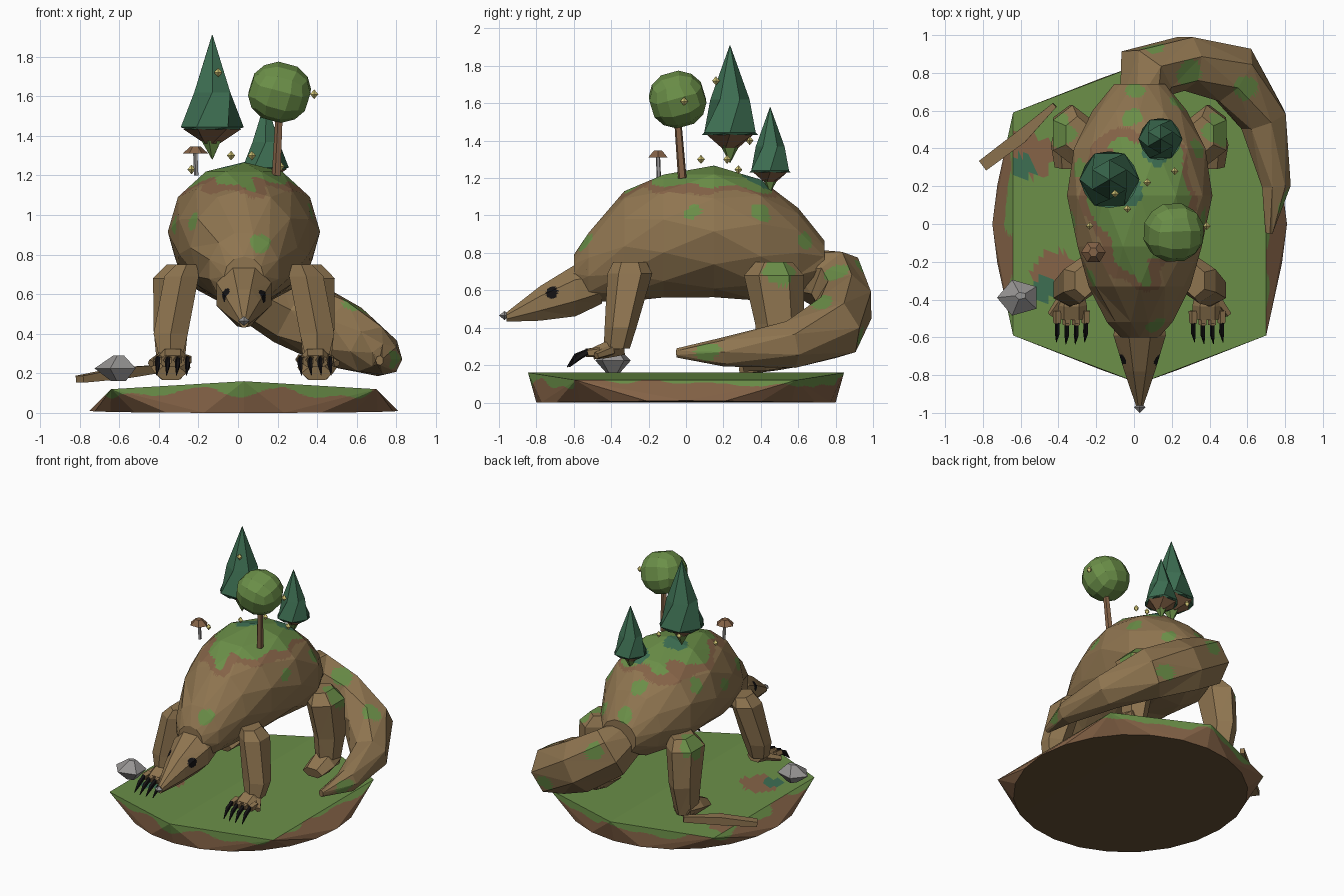
import bpy, bmesh, math
from mathutils import Vector, Matrix, noise

if "Cube" in bpy.data.objects:
    bpy.data.objects.remove(bpy.data.objects["Cube"])

CX = 0.03  # centre line of the animal


def material(name, code):
    srgb = [int(code[i:i + 2], 16) / 255 for i in (0, 2, 4)]
    col = [c / 12.92 if c < 0.04 else ((c + 0.055) / 1.055) ** 2.4 for c in srgb] + [1]
    m = bpy.data.materials.new(name)
    m.use_nodes = True
    m.diffuse_color = col
    m.node_tree.nodes["Principled BSDF"].inputs["Base Color"].default_value = col
    return m


FUR = material("fur_brown", "8f7550")
EARTH = material("earth_brown", "856347")
GRASS = material("grass_green", "6b8f48")
PINE = material("pine_green", "3d6e52")
BLACK = material("claw_black", "141214")
STONE = material("stone_gray", "959392")
YELLOW = material("flower_yellow", "dccf7c")
DARK = material("underside_brown", "665034")


def finish(name, bm, *mats):
    bmesh.ops.recalc_face_normals(bm, faces=bm.faces)
    me = bpy.data.meshes.new(name)
    bm.to_mesh(me)
    bm.free()
    for m in mats:
        me.materials.append(m)
    ob = bpy.data.objects.new(name, me)
    bpy.context.collection.objects.link(ob)
    return ob


def loft(rings, sides=8, up=(0, 0, 1), axis=None, twist=0.0, phase=0.0):
    """Skin elliptical rings (centre, half width, half height) along a path."""
    bm, loops = bmesh.new(), []
    pts = [Vector(r[0]) for r in rings]
    for i, (c, a, b) in enumerate(rings):
        t = Vector(axis) if axis else pts[min(i + 1, len(pts) - 1)] - pts[max(i - 1, 0)]
        u = t.cross(Vector(up)).normalized()
        v = u.cross(t).normalized()
        angs = [2 * math.pi * (k + phase + twist * i) / sides for k in range(sides)]
        loops.append([bm.verts.new(pts[i] + u * a * math.cos(g) + v * b * math.sin(g)) for g in angs])
    for p, q in zip(loops, loops[1:]):
        for k in range(sides):
            n = (k + 1) % sides
            bm.faces.new((p[k], p[n], q[n], q[k]))
    bm.faces.new(loops[0])
    bm.faces.new(loops[-1])
    return bm


def paint(bm, cuts, rule):
    """Split the flat facets finely and colour the pieces by a rule."""
    bmesh.ops.triangulate(bm, faces=bm.faces)
    bm.normal_update()
    bmesh.ops.subdivide_edges(bm, edges=bm.edges, cuts=cuts, use_grid_fill=True)
    bm.normal_update()
    for f in bm.faces:
        f.material_index = rule(f.calc_center_median(), f.normal)
    return bm


def near(p, spots, r):
    wobble = r * (1 + 0.4 * noise.noise(p * 12))
    return any((p - Vector(s)).length < wobble for s in spots)


def sphere(name, mat, loc, scale, kind="octa"):
    bm = bmesh.new()
    if kind == "octa":
        bmesh.ops.create_uvsphere(bm, u_segments=4, v_segments=2, radius=1)
    else:
        bmesh.ops.create_cube(bm, size=2)
        bmesh.ops.subdivide_edges(bm, edges=bm.edges, cuts=2, use_grid_fill=True)
        for v in bm.verts:
            v.co.normalize()
        bmesh.ops.rotate(bm, verts=bm.verts, matrix=Matrix.Rotation(0.4, 3, (1, 1, 0)))
    for v in bm.verts:
        v.co = Vector(loc) + v.co * Vector(scale)
    return finish(name, bm, mat)


# Ground slab: a ridged six-cornered top over a round foot
bm = bmesh.new()
for sy in (-1, 1):
    bm.verts.new((CX, sy * 0.845, 0.16))
    for sx in (-1, 1):
        bm.verts.new((CX + sx * 0.67, sy * 0.59, 0.12))
for k in range(24):
    g = math.tau * k / 24
    bm.verts.new((CX + 0.78 * math.cos(g), 0.8 * math.sin(g), 0.01 - 0.01 * abs(math.sin(g))))
bmesh.ops.convex_hull(bm, input=bm.verts)


def ground_rule(p, n):
    if n.z < -0.9:
        return 3
    flat = Vector((p.x, p.y, 0))
    if n.z > 0.97:
        if near(flat, [(-0.48, -0.34, 0), (-0.6, 0.3, 0)], 0.07):
            return 2
        return int(near(flat, [(-0.55, 0.36, 0), (-0.42, -0.27, 0)], 0.12))
    return 0 if p.z + 0.07 * noise.noise(p * 5) > 0.10 else 1


finish("ground_slab", paint(bm, 24, ground_rule), GRASS, EARTH, PINE, DARK)

# Body with a mossy back
body = [(-0.60, 0.69, 0.10, 0.10), (-0.52, 0.725, 0.18, 0.19), (-0.33, 0.835, 0.27, 0.295),
        (-0.12, 0.89, 0.34, 0.34), (0.15, 0.915, 0.385, 0.352), (0.4, 0.868, 0.36, 0.335),
        (0.6, 0.8, 0.25, 0.24), (0.74, 0.75, 0.14, 0.12)]
MOSS = [(0.3, -0.35, 1.04), (0.4, 0.02, 1.04), (0.12, -0.55, 0.86), (-0.02, 0.57, 1.06), (0, 0.7, 0.9),
        (-0.25, -0.3, 0.98), (-0.35, 0.0, 0.95), (-0.3, 0.3, 1.05), (0.33, 0.4, 1.02), (0.2, 0.62, 0.85)]


def body_rule(p, n):
    h = p.z + 0.07 * noise.noise(p * 6)
    if h > 1.13 and near(p, [(0.12, 0.39, 1.2), (-0.03, 0.17, 1.25)], 0.075):
        return 3
    if h > 1.165 or near(p, MOSS, 0.055):
        return 2
    return 1 if h > 1.125 else 0


bm = loft([((CX, y, z), a, b) for y, z, a, b in body], 12, axis=(0, 1, 0), twist=0.5)
finish("body", paint(bm, 9, body_rule), FUR, EARTH, GRASS, PINE)

# Head with eyes, ears and nose
head = [(-0.45, 0.63, 0.13, 0.11), (-0.59, 0.60, 0.15, 0.15), (-0.78, 0.53, 0.088, 0.1), (-0.96, 0.457, 0.022, 0.027)]
EYES = [(CX - 0.1, -0.72, 0.6), (CX + 0.1, -0.72, 0.6)]
bm = loft([((CX, y, z), a, b) for y, z, a, b in head], 8, axis=(0, 1, 0), phase=0.5)
finish("head", paint(bm, 14, lambda p, n: int(near(p, EYES, 0.037))), FUR, BLACK)
sphere("nose", STONE, (CX, -0.97, 0.465), (0.03, 0.03, 0.024))

# Tail sweeping round the left side
tail = [((0.04, 0.6, 0.7), 0.13, 0.13), ((0.06, 0.8, 0.65), 0.17, 0.18), ((0.27, 0.855, 0.52), 0.15, 0.19),
        ((0.52, 0.79, 0.4), 0.17, 0.18), ((0.69, 0.55, 0.31), 0.13, 0.13),
        ((0.75, 0.2, 0.27), 0.08, 0.08), ((0.715, -0.05, 0.265), 0.02, 0.025)]
TAILMOSS = [(0.6, 0.72, 0.55), (0.3, 0.8, 0.7), (0.82, 0.1, 0.28), (0.1, 0.95, 0.7), (0.5, 0.95, 0.35)]
finish("tail", paint(loft(tail, 7, twist=0.5), 8, lambda p, n: int(near(p, TAILMOSS, 0.07))), FUR, GRASS)

# Ears, legs, paws and claws on both sides
for side, s in (("right", -1), ("left", 1)):
    def at(x, y, z):
        return (CX + s * x, y, z)

    sphere(side + "_ear", FUR, at(0.135, -0.53, 0.71), (0.03, 0.03, 0.045))
    front = [(at(0.29, -0.3, 0.75), 0.06, 0.09), (at(0.315, -0.3, 0.69), 0.1, 0.12),
             (at(0.37, -0.35, 0.4), 0.1, 0.085), (at(0.37, -0.37, 0.29), 0.07, 0.07)]
    finish(side + "_front_leg", loft(front, 6, up=(0, 1, 0), axis=(0, 0, 1), phase=0.5), FUR)
    hind = [(at(0.33, 0.47, 0.75), 0.07, 0.1), (at(0.355, 0.47, 0.68), 0.12, 0.16),
            (at(0.37, 0.5, 0.42), 0.1, 0.13), (at(0.37, 0.48, 0.2), 0.075, 0.09)]
    patch = [at(0.42, 0.5, 0.7)]
    bm = loft(hind, 6, up=(0, 1, 0), axis=(0, 0, 1), phase=0.5)
    finish(side + "_hind_leg", paint(bm, 6, lambda p, n: int(near(p, patch, 0.09))), FUR, GRASS)
    foot = [(at(0.37, 0.54, 0.24), 0.07, 0.06), (at(0.37, 0.42, 0.23), 0.1, 0.07), (at(0.37, 0.3, 0.2), 0.08, 0.04)]
    finish(side + "_hind_foot", loft(foot, 6), FUR)
    paw = [(at(0.36, -0.33, 0.29), 0.06, 0.04), (at(0.36, -0.43, 0.28), 0.08, 0.05), (at(0.36, -0.5, 0.26), 0.08, 0.035)]
    finish(side + "_front_paw", loft(paw, 6), FUR)
    finish(side + "_thumb", loft([(at(0.41, -0.4, 0.28), 0.03, 0.03), (at(0.47, -0.48, 0.25), 0.02, 0.02)], 5), FUR)
    for k in range(4):
        x, gap = 0.285 + k * 0.05, abs(k - 1.5) * 0.01
        toe = [(at(x, -0.46, 0.27), 0.026, 0.028), (at(x, -0.54 + gap, 0.265), 0.022, 0.024)]
        finish(f"{side}_toe_{k}", loft(toe, 5), FUR)
        claw = [(at(x, -0.52, 0.275), 0.013, 0.016), (at(x, -0.59 + gap, 0.245), 0.014, 0.02),
                (at(x + 0.006, -0.64 + gap, 0.19), 0.002, 0.003)]
        finish(f"{side}_claw_{k}", loft(claw, 5), BLACK)


# Pine trees: faceted crown, brown underside, pointed root
def pine(name, x, y, top, h, r):
    def part(label, mat, profile, n):
        rings = [((x, y, top - h * d), r * w, r * w) for d, w in profile]
        finish(name + label, loft(rings, n, up=(0, 1, 0), axis=(0, 0, 1), twist=0.5), mat)
    part("_crown", PINE, [(0, 0.01), (0.46, 0.7), (0.74, 1.06), (0.76, 1.0)], 6)
    part("_underside", EARTH, [(0.755, 0.98), (0.87, 0.3)], 6)
    part("_root", GRASS, [(0.85, 0.36), (1, 0.01)], 5)


pine("large_pine", -0.13, 0.235, 1.91, 0.63, 0.15)
pine("small_pine", 0.14, 0.45, 1.58, 0.46, 0.11)

# Round tree
sphere("round_tree_crown", GRASS, (0.21, -0.045, 1.62), (0.165, 0.16, 0.155), "cube")
trunk = [((0.195, -0.02, 1.2), 0.024, 0.024), ((0.21, -0.045, 1.52), 0.02, 0.02)]
finish("round_tree_trunk", loft(trunk, 5, up=(0, 1, 0)), EARTH)

# Mushroom
stem = [((-0.21, -0.145, 1.2), 0.012, 0.012), ((-0.215, -0.15, 1.32), 0.012, 0.012)]
finish("mushroom_stem", loft(stem, 5, up=(0, 1, 0)), STONE)
cap = [((-0.215, -0.15, 1.31), 0.065, 0.06), ((-0.215, -0.15, 1.347), 0.025, 0.025)]
finish("mushroom_cap", loft(cap, 6, up=(0, 1, 0)), EARTH)

# Flowers drifting over the back
for i, loc in enumerate([(-0.1, 0.16, 1.72), (0.385, -0.01, 1.61), (-0.235, -0.01, 1.23), (-0.035, 0.08, 1.3),
                         (0.07, 0.22, 1.3), (0.215, 0.28, 1.245), (-0.18, 0.34, 1.4)]):
    sphere(f"flower_{i}", YELLOW, loc, (0.021, 0.021, 0.024))

# Rock and fallen log on the ground
rock = [((-0.6, -0.39, 0.16), 0.04, 0.04), ((-0.61, -0.39, 0.225), 0.115, 0.1), ((-0.6, -0.38, 0.29), 0.03, 0.02)]
finish("rock", loft(rock, 5, up=(0, 1, 0), axis=(0, 0, 1)), STONE)
log = [((-0.8, 0.31, 0.17), 0.045, 0.025), ((-0.6, 0.46, 0.2), 0.05, 0.04), ((-0.42, 0.63, 0.22), 0.02, 0.03)]
finish("fallen_log", loft(log, 4, phase=0.5), FUR)
